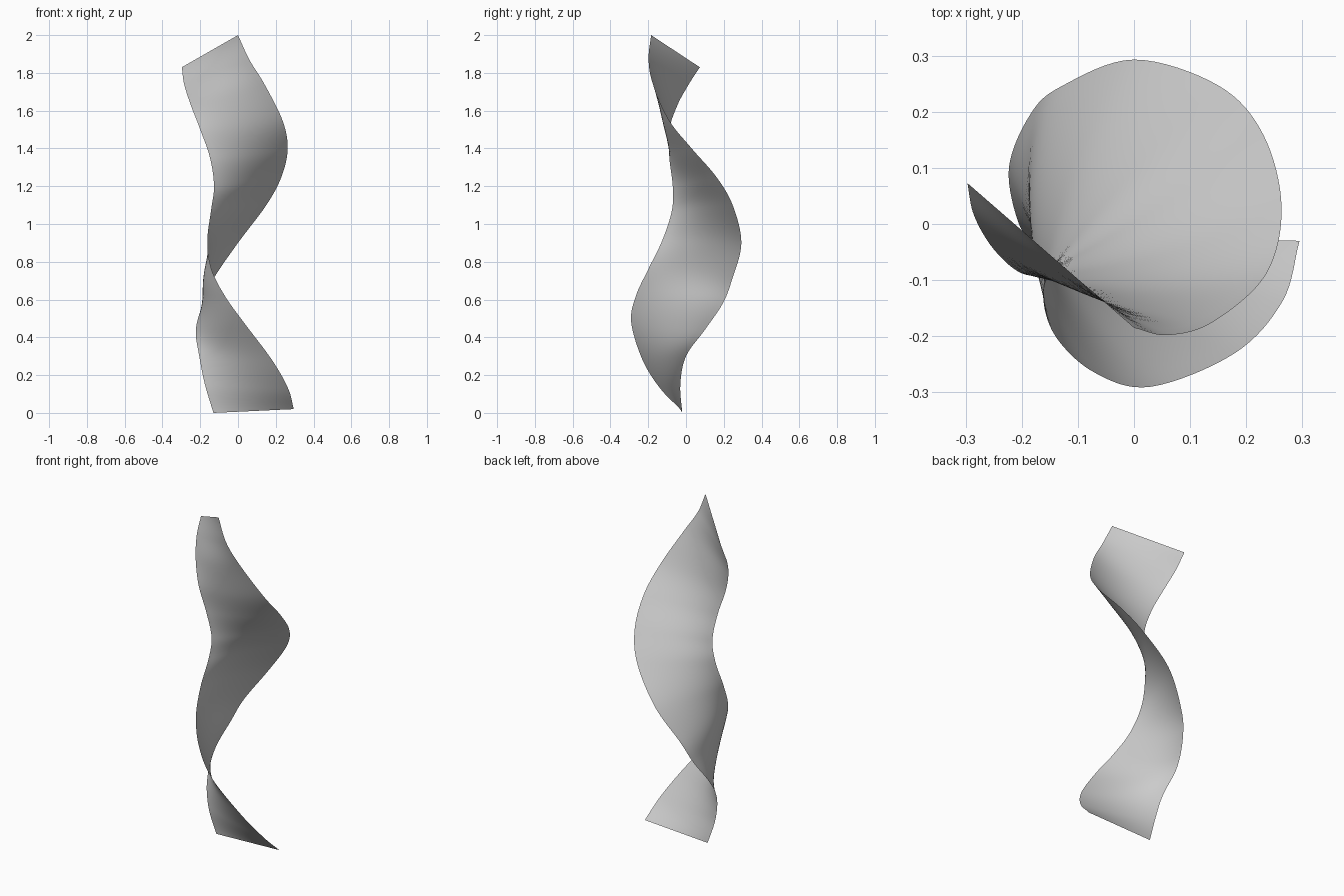
import bpy
from mathutils import Vector

if "Cube" in bpy.data.objects:
    bpy.data.objects.remove(bpy.data.objects["Cube"])

# matching points along the two long edges of the twisted ribbon
EDGE_A = [(-.13, -.02, 0), (-.175, -.03, .15), (-.205, 0, .3), (-.223, .1, .44),
          (-.185, .195, .58), (-.13, .245, .71), (0, .293, .9), (.15, .247, 1.1),
          (.23, .16, 1.25), (.263, .03, 1.4), (.235, -.09, 1.55), (.14, -.175, 1.74),
          (.06, -.198, 1.87), (0, -.185, 2)]
EDGE_B = [(.295, -.03, .02), (.265, -.137, .13), (.18, -.23, .28), (.03, -.29, .48),
          (-.07, -.265, .62), (-.14, -.2, .76), (-.162, -.127, .91), (-.143, -.075, 1.07),
          (-.127, -.07, 1.2), (-.148, -.088, 1.35), (-.2, -.088, 1.5), (-.25, -.045, 1.63),
          (-.285, .015, 1.74), (-.297, .073, 1.83)]
# how far the middle of the ribbon bows out, one value per point pair
BOW = [0, .01, .02, .03, .045, .045, .03, .01, -.01, -.025, -.03, -.025, -.01, 0]
STEPS, ACROSS = 8, 16


def smooth_path(points):
    """Catmull-Rom curve through the points."""
    p = [Vector(q) for q in points]
    p = [2 * p[0] - p[1]] + p + [2 * p[-1] - p[-2]]
    out = []
    for i in range(1, len(p) - 2):
        a, b, c, d = p[i - 1:i + 3]
        for s in range(STEPS):
            t = s / STEPS
            out.append(.5 * (2 * b + (c - a) * t + (2 * a - 5 * b + 4 * c - d) * t * t
                             + (3 * b - a - 3 * c + d) * t ** 3))
    return out + [p[-2]]


left, right = smooth_path(EDGE_A), smooth_path(EDGE_B)
bow = [v.x for v in smooth_path([(b, 0, 0) for b in BOW])]
mid = [(a + b) / 2 for a, b in zip(left, right)]
rows, cols = len(mid), ACROSS + 1

# ribbon surface, bowed between its edges
verts = []
for i in range(rows):
    along = mid[min(i + 1, rows - 1)] - mid[max(i - 1, 0)]
    side = (left[i] - right[i]).cross(Vector((along.x, along.y, along.z))).normalized()
    out = (right[i] - left[i]).cross(along).normalized()
    for j in range(cols):
        t = j / ACROSS
        verts.append(left[i].lerp(right[i], t) + out * bow[i] * 4 * t * (1 - t))
faces = [(i * cols + j, i * cols + j + 1, (i + 1) * cols + j + 1, (i + 1) * cols + j)
         for i in range(rows - 1) for j in range(ACROSS)]

mesh = bpy.data.meshes.new("twisted_ribbon")
mesh.from_pydata(verts, [], faces)
mesh.shade_smooth()
ribbon = bpy.data.objects.new("twisted_ribbon", mesh)
bpy.context.collection.objects.link(ribbon)
